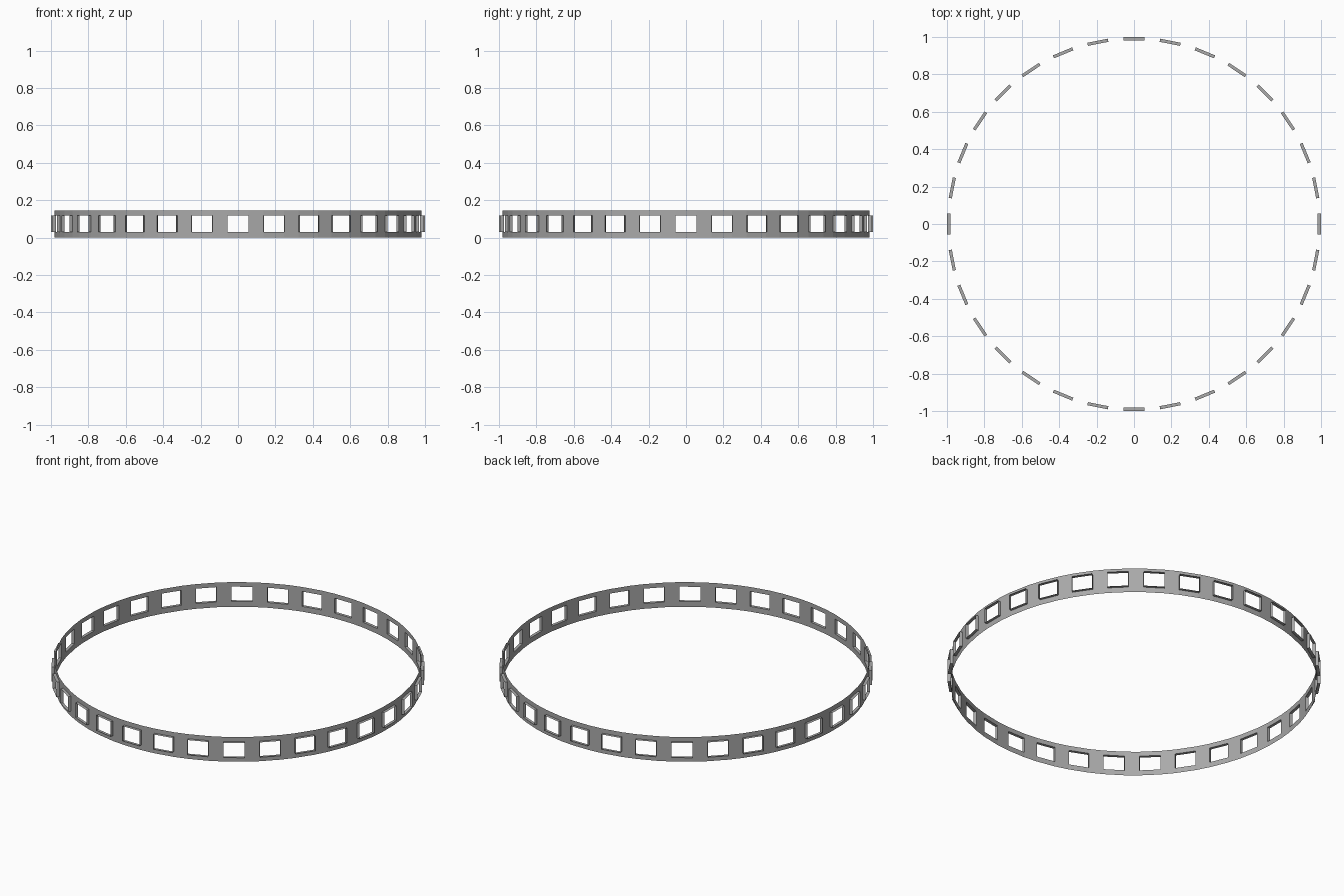
import bpy, bmesh
from math import pi
from mathutils import Matrix, Vector

if "Cube" in bpy.data.objects:
    bpy.data.objects.remove(bpy.data.objects["Cube"])

N = 32                      # windows around the ring
A, OUT = 0.982, 0.999       # wall distance, outer lip of window reveals
W = 0.056                   # half window width
Z = [0.0, 0.031, 0.119, 0.146]

# dark grey metal
grey = bpy.data.materials.new("dark_grey")
grey.diffuse_color = (0.4, 0.4, 0.4, 1)
grey.use_nodes = True
grey.node_tree.nodes["Principled BSDF"].inputs["Base Color"].default_value = grey.diffuse_color


def make(name, quads):
    bm = bmesh.new()
    for q in quads:
        bm.faces.new([bm.verts.new(p) for p in q])
    bmesh.ops.remove_doubles(bm, verts=bm.verts[:], dist=1e-5)
    me = bpy.data.meshes.new(name)
    bm.to_mesh(me)
    bm.free()
    me.materials.append(grey)
    ob = bpy.data.objects.new(name, me)
    bpy.context.collection.objects.link(ob)


wall, reveals = [], []
for i in range(N):
    rot = Matrix.Rotation(2 * pi * i / N, 4, 'Z')
    nxt = Matrix.Rotation(2 * pi * (i + 1) / N, 4, 'Z')
    left = [rot @ Vector((A, -W, z)) for z in Z]
    right = [rot @ Vector((A, W, z)) for z in Z]
    after = [nxt @ Vector((A, -W, z)) for z in Z]
    # wall strips below and above the window, then the pier beside it
    for k in (0, 2):
        wall.append((left[k], right[k], right[k + 1], left[k + 1]))
    for k in range(3):
        wall.append((right[k], after[k], after[k + 1], right[k + 1]))
    # reveal: open rectangular tube projecting outward round the window
    rim = [(-W, Z[1]), (W, Z[1]), (W, Z[2]), (-W, Z[2])]
    inner = [rot @ Vector((A, y, z)) for y, z in rim]
    outer = [rot @ Vector((OUT, y, z)) for y, z in rim]
    for k in range(4):
        j = (k + 1) % 4
        reveals.append((inner[j], inner[k], outer[k], outer[j]))

make("ring_wall", wall)
make("window_reveals", reveals)
